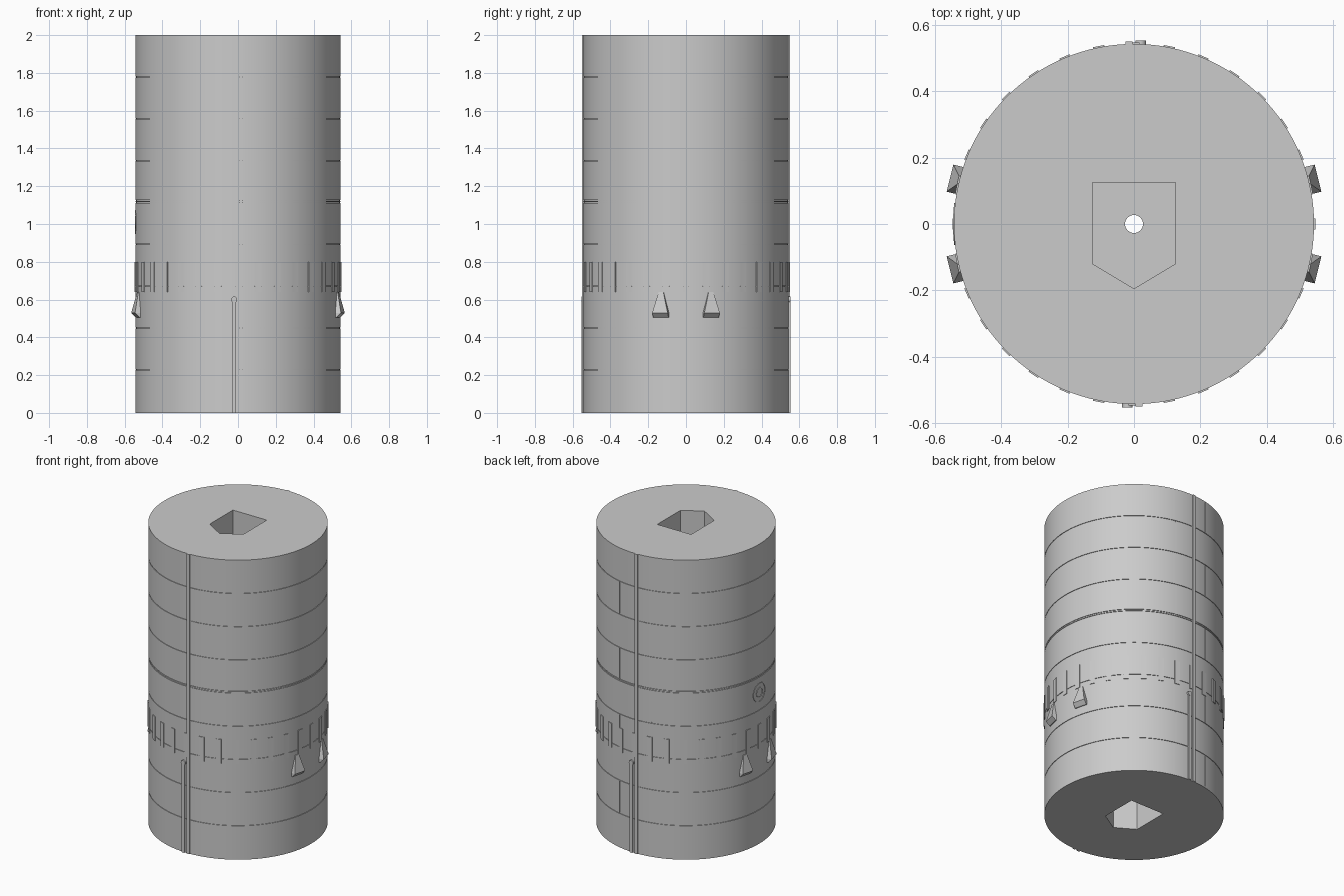
import bpy, bmesh, math
from mathutils import Matrix, Vector

if "Cube" in bpy.data.objects:
    bpy.data.objects.remove(bpy.data.objects["Cube"], do_unlink=True)

R = 0.543
H = 2.0
PITCH = 0.2215
SEAM = 0.004

grey = bpy.data.materials.new("plain_grey")
grey.use_nodes = True
grey.diffuse_color = (0.6, 0.6, 0.6, 1)
grey.node_tree.nodes["Principled BSDF"].inputs["Base Color"].default_value = (0.6, 0.6, 0.6, 1)


def finish(name, bm, smooth=False):
    bmesh.ops.recalc_face_normals(bm, faces=bm.faces)
    mesh = bpy.data.meshes.new(name)
    bm.to_mesh(mesh)
    bm.free()
    obj = bpy.data.objects.new(name, mesh)
    bpy.context.collection.objects.link(obj)
    mesh.materials.append(grey)
    if smooth:
        shade(obj)
    return obj


def shade(obj):
    bpy.ops.object.select_all(action='DESELECT')
    obj.select_set(True)
    bpy.context.view_layer.objects.active = obj
    bpy.ops.object.shade_smooth_by_angle(angle=math.radians(30))


def add_box(bm, centre, size, angle=0):
    m = Matrix.Rotation(angle, 4, 'Z') @ Matrix.Translation(centre) @ Matrix.Diagonal((*size, 1))
    return bmesh.ops.create_cube(bm, size=1, matrix=m)["verts"]


def prism(bm, outline, z0, z1):
    face = bm.faces.new([bm.verts.new((x, y, z0)) for x, y in outline])
    top = bmesh.ops.extrude_face_region(bm, geom=[face])["geom"]
    verts = [v for v in top if isinstance(v, bmesh.types.BMVert)]
    bmesh.ops.translate(bm, verts=verts, vec=(0, 0, z1 - z0))


def cut(obj, cutter):
    cutter.hide_render = True
    mod = obj.modifiers.new("cut", 'BOOLEAN')
    mod.operation = 'DIFFERENCE'
    mod.solver = 'EXACT'
    mod.object = cutter
    bpy.context.view_layer.objects.active = obj
    bpy.ops.object.modifier_apply(modifier=mod.name)
    bpy.data.objects.remove(cutter, do_unlink=True)


# Main drum: a turned profile with a fine seam groove between the rows
seams = sorted([H - PITCH * i for i in range(1, 9)] + [1.125])
profile = [(0, 0), (R, 0)]
for z in seams:
    profile += [(R, z - SEAM / 2), (R - SEAM, z - SEAM / 2),
                (R - SEAM, z + SEAM / 2), (R, z + SEAM / 2)]
profile += [(R, H), (0, H)]
bm = bmesh.new()
verts = [bm.verts.new((r, 0, z)) for r, z in profile]
edges = [bm.edges.new(pair) for pair in zip(verts, verts[1:])]
bmesh.ops.spin(bm, geom=verts + edges, axis=(0, 0, 1), cent=(0, 0, 0),
               angle=math.tau, steps=128)
bmesh.ops.remove_doubles(bm, verts=bm.verts, dist=1e-5)
drum = finish("drum", bm)

# Five-sided sockets in both ends, joined by a small bore
outline = [(-0.125, 0.125), (-0.125, -0.12), (0, -0.195), (0.125, -0.12), (0.125, 0.125)]
bm = bmesh.new()
prism(bm, outline, -0.1, 0.9)
prism(bm, outline, 1.1, H + 0.1)
cut(drum, finish("socket_cutter", bm))
bm = bmesh.new()
bmesh.ops.create_cone(bm, cap_ends=True, segments=32, radius1=0.027, radius2=0.027,
                      depth=0.4, matrix=Matrix.Translation((0, 0, 1)))
cut(drum, finish("bore_cutter", bm))

# Staggered vertical joints on the back
bm = bmesh.new()
for row in range(9):
    angle = math.radians(12.5 if row % 2 == 0 else -12.5)
    add_box(bm, (0, R, H - PITCH * (row + 0.5)), (SEAM, 2 * SEAM, PITCH - 0.01), angle)
cut(drum, finish("joint_cutter", bm))
shade(drum)

# Ring of low grip ribs
bm = bmesh.new()
for i in range(32):
    add_box(bm, (R - 0.006, 0, 0.72), (0.02, 0.034, 0.16), math.tau * i / 32)
finish("grip_ribs", bm)

# Wedge pointers: two on each side, wide and proud at the foot
bm = bmesh.new()
for side in (0, math.pi):
    for tilt in (-14, 14):
        m = Matrix.Rotation(side + math.radians(tilt), 4, 'Z')
        rings = []
        for z, r, half in ((0.505, 0.548, 0.042), (0.53, 0.572, 0.042), (0.64, 0.547, 0.013)):
            rings.append([bm.verts.new(m @ Vector(p)) for p in
                          ((0.52, -half, z), (r, -half, z), (r, half, z), (0.52, half, z))])
        for low, high in zip(rings, rings[1:]):
            for k in range(4):
                n = (k + 1) % 4
                bm.faces.new((low[k], low[n], high[n], high[k]))
        bm.faces.new(rings[0])
        bm.faces.new(rings[-1])
finish("wedge_pointers", bm)

# Full-height strip, short rail and round rail end, on the front and back
for name, turn in (("front", 0), ("back", math.pi)):
    bm = bmesh.new()
    add_box(bm, (0.015, -0.54, H / 2), (0.02, 0.02, H), turn)
    finish(name + "_strip", bm)
    bm = bmesh.new()
    add_box(bm, (-0.02, -0.541, 0.3), (0.02, 0.022, 0.6), turn)
    finish(name + "_rail", bm)
    bm = bmesh.new()
    m = (Matrix.Rotation(turn, 4, 'Z') @ Matrix.Translation((-0.02, -0.541, 0.6))
         @ Matrix.Rotation(math.pi / 2, 4, 'X'))
    bmesh.ops.create_cone(bm, cap_ends=True, segments=24, radius1=0.016, radius2=0.016,
                          depth=0.024, matrix=m)
    finish(name + "_rail_end", bm, True)

# Thin raised rings on the right side
bm = bmesh.new()
for radius in (0.028, 0.058):
    count = 40
    loops = []
    for r, lift in ((radius, -0.004), (radius, 0.003), (radius + 0.005, 0.003), (radius + 0.005, -0.004)):
        loop = []
        for k in range(count):
            a = math.tau * k / count
            y = r * math.cos(a)
            x = -math.sqrt((R + lift) ** 2 - y * y)
            loop.append(bm.verts.new((x, y, 1.01 + r * math.sin(a))))
        loops.append(loop)
    for j in range(4):
        p, q = loops[j], loops[(j + 1) % 4]
        for k in range(count):
            n = (k + 1) % count
            bm.faces.new((p[k], p[n], q[n], q[k]))
finish("side_rings", bm, True)
